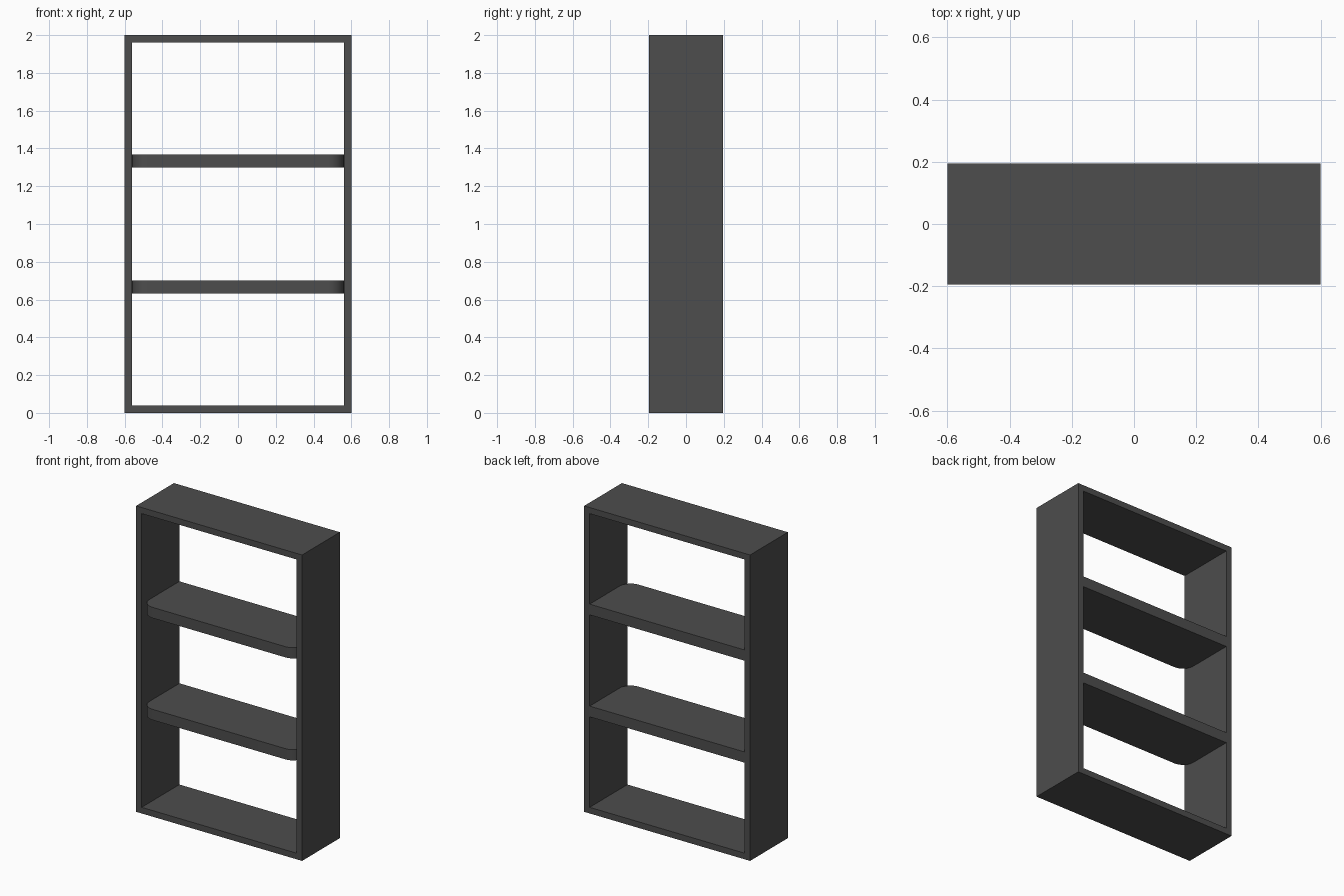
import bpy, bmesh
from math import sin, cos, pi, radians
from mathutils import Vector

if "Cube" in bpy.data.objects:
    bpy.data.objects.remove(bpy.data.objects["Cube"])

W, H, D, T = 1.2, 2.0, 0.39, 0.04      # frame width, height, depth, board thickness
SHELF_T, R = 0.07, 0.08                # shelf thickness, front corner radius

mat = bpy.data.materials.new("dark_grey")
mat.diffuse_color = (0.075, 0.075, 0.075, 1)
mat.use_nodes = True
mat.node_tree.nodes["Principled BSDF"].inputs["Base Color"].default_value = mat.diffuse_color


def extruded(name, verts, faces, offset):
    """Solid made by extruding flat faces along offset."""
    bm = bmesh.new()
    vs = [bm.verts.new(v) for v in verts]
    fs = [bm.faces.new([vs[i] for i in f]) for f in faces]
    # the starting faces are kept as one cap; the moved copy is the other
    res = bmesh.ops.extrude_face_region(bm, geom=fs, use_keep_orig=True)
    moved = [g for g in res["geom"] if isinstance(g, bmesh.types.BMVert)]
    bmesh.ops.translate(bm, verts=moved, vec=Vector(offset))
    bmesh.ops.recalc_face_normals(bm, faces=bm.faces)
    me = bpy.data.meshes.new(name)
    bm.to_mesh(me)
    bm.free()
    me.materials.append(mat)
    ob = bpy.data.objects.new(name, me)
    bpy.context.collection.objects.link(ob)
    return ob


def rect(x, z0, z1):
    return [(-x, -D / 2, z0), (x, -D / 2, z0), (x, -D / 2, z1), (-x, -D / 2, z1)]


# Outer frame: a rectangular ring open at front and back
extruded("frame", rect(W / 2, 0, H) + rect(W / 2 - T, T, H - T),
         [(i, (i + 1) % 4, 4 + (i + 1) % 4, 4 + i) for i in range(4)], (0, D, 0))

# Shelves: boards with rounded front corners
hx = W / 2 - T
arc = [pi / 2 * i / 12 for i in range(13)]
right = [(hx - R + R * sin(a), -D / 2 + R - R * cos(a)) for a in arc] + [(hx, D / 2)]
outline = right + [(-x, y) for x, y in reversed(right)]
for name, z in (("lower_shelf", H / 3), ("upper_shelf", 2 * H / 3)):
    shelf = extruded(name, [(x, y, z - SHELF_T / 2) for x, y in outline],
                     [tuple(range(len(outline)))], (0, 0, SHELF_T))
    bpy.ops.object.select_all(action='DESELECT')
    shelf.select_set(True)
    bpy.context.view_layer.objects.active = shelf
    bpy.ops.object.shade_smooth_by_angle(angle=radians(30))
